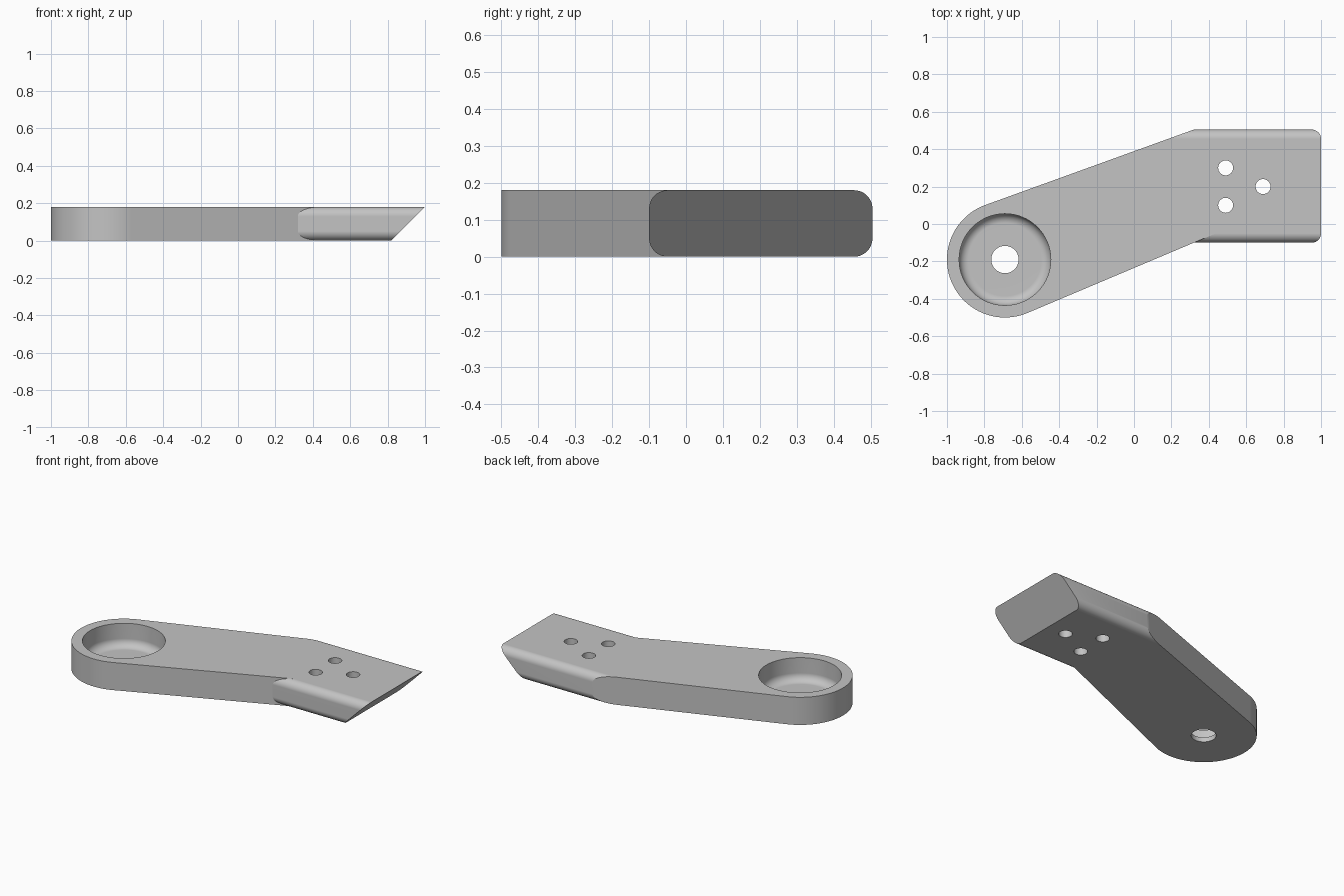
import bpy, bmesh
from math import sin, cos, pi, atan2, asin, hypot, tan
from mathutils import Vector

cube = bpy.data.objects.get("Cube")
if cube:
    bpy.data.objects.remove(cube, do_unlink=True)

H = 0.18                                  # plate thickness
HUB, HUB_R = Vector((-0.69, -0.19)), 0.31
KNEE, Y0, Y1, R = 0.32, -0.1, 0.505, 0.05  # start, sides and edge radius of the pad

grey = bpy.data.materials.new("plain grey")
grey.use_nodes = True
grey.diffuse_color = (0.55, 0.55, 0.55, 1)
grey.node_tree.nodes["Principled BSDF"].inputs["Base Color"].default_value = grey.diffuse_color


def finish(name, bm):
    bmesh.ops.recalc_face_normals(bm, faces=bm.faces)
    mesh = bpy.data.meshes.new(name)
    bm.to_mesh(mesh)
    bm.free()
    mesh.materials.append(grey)
    ob = bpy.data.objects.new(name, mesh)
    bpy.context.collection.objects.link(ob)
    return ob


def loft(bm, rings):
    """Skin closed rings of points and cap both ends."""
    loops = [[bm.verts.new(p) for p in ring] for ring in rings]
    n = len(loops[0])
    for a, b in zip(loops, loops[1:]):
        for i in range(n):
            j = (i + 1) % n
            bm.faces.new((a[i], a[j], b[j], b[i]))
    bm.faces.new(loops[0])
    bm.faces.new(loops[-1])
    return bm


def lathe(name, x, y, profile, n=64):
    rings = [[(x + r * cos(2 * pi * i / n), y + r * sin(2 * pi * i / n), z)
              for i in range(n)] for r, z in profile]
    return finish(name, loft(bmesh.new(), rings))


def tangent(x, y, side):
    """Direction of the line touching the hub and passing through a point."""
    dx, dy = x - HUB.x, y - HUB.y
    return atan2(dy, dx) + side * asin(HUB_R / hypot(dx, dy))


def combine(target, tool, operation):
    mod = target.modifiers.new(operation.lower(), 'BOOLEAN')
    mod.object, mod.operation, mod.solver = tool, operation, 'EXACT'
    bpy.context.view_layer.objects.active = target
    bpy.ops.object.modifier_apply(modifier=mod.name)
    bpy.data.objects.remove(tool, do_unlink=True)


# Arm: round hub with two tangent walls running towards the pad
front = tangent(KNEE, Y0, 1)
back = tangent(KNEE, Y1, -1)
back_wall = back
start, stop = back_wall + pi / 2, front + 3 * pi / 2
outline = [(HUB.x + HUB_R * cos(a), HUB.y + HUB_R * sin(a))
           for a in (start + (stop - start) * i / 48 for i in range(49))]
x_front = KNEE + R / tan(front)
x_back = 0.12
y_back = Y1 - (KNEE - x_back) * tan(back_wall)
outline += [(x_front, Y0 + R), (x_front, y_back), (x_back, y_back)]
bracket = finish("bracket", loft(bmesh.new(), [[(x, y, z) for x, y in outline] for z in (0, H)]))

# Pad: bar with rounded long edges and an undercut sloping end
section = []
for q, (cy, cz) in enumerate([(Y1 - R, H - R), (Y0 + R, H - R), (Y0 + R, R), (Y1 - R, R)]):
    for i in range(11):
        a = (q + i / 10) * pi / 2
        section.append((cy + R * cos(a), cz + R * sin(a)))
bm = loft(bmesh.new(), [[(0.1, y, z) for y, z in section],
                        [(0.82 + z, y, z) for y, z in section]])
# trim the pad flush with the back wall of the arm
cut = bmesh.ops.bisect_plane(bm, geom=bm.verts[:] + bm.edges[:] + bm.faces[:], dist=1e-5,
                             plane_co=(KNEE, Y1, 0),
                             plane_no=(-sin(back_wall), cos(back_wall), 0), clear_outer=True)
bmesh.ops.holes_fill(bm, edges=[e for e in bm.edges if e.is_boundary], sides=0)
pad = finish("pad", bm)
combine(bracket, pad, 'UNION')

# Hub pocket with a filleted floor and a central bore
floor, pocket_r, fillet, bore = 0.03, 0.245, 0.05, 0.073
profile = [(bore, -0.1), (bore, floor)]
for i in range(9):
    a = i / 8 * pi / 2
    profile.append((pocket_r - fillet + fillet * sin(a), floor + fillet * (1 - cos(a))))
profile.append((pocket_r, 0.3))
combine(bracket, lathe("pocket_cutter", HUB.x, HUB.y, profile), 'DIFFERENCE')

# Three bolt holes through the pad
for x, y in [(0.49, 0.3), (0.49, 0.1), (0.69, 0.2)]:
    combine(bracket, lathe("hole_cutter", x, y, [(0.04, -0.1), (0.04, 0.3)], 32), 'DIFFERENCE')

# Smooth the curved walls, keep the corners crisp
bpy.ops.object.select_all(action='DESELECT')
bracket.select_set(True)
bpy.context.view_layer.objects.active = bracket
bpy.ops.object.shade_smooth_by_angle(angle=pi / 9)
weighted = bracket.modifiers.new("even_normals", 'WEIGHTED_NORMAL')
weighted.keep_sharp = True
